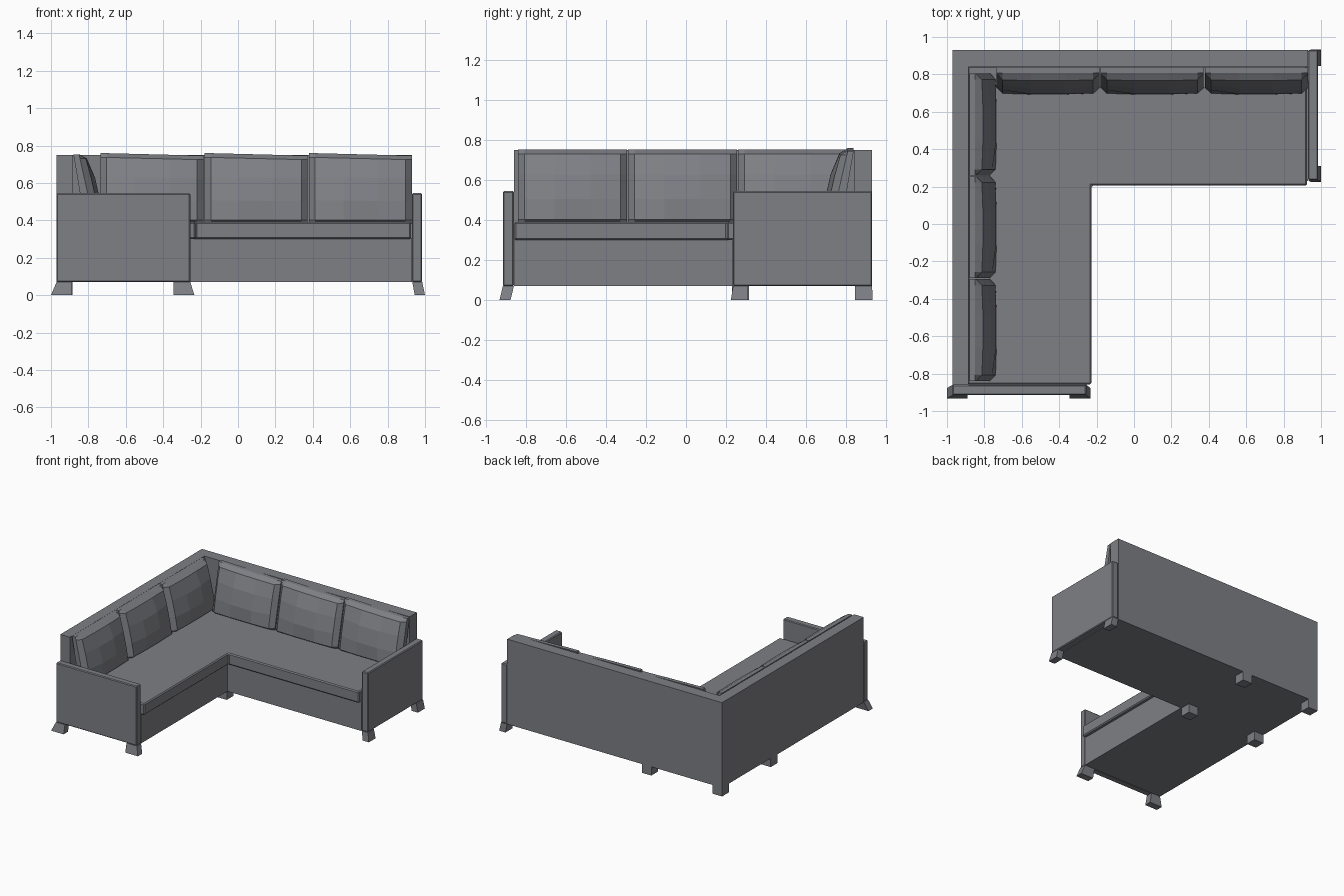
import bpy, bmesh

if "Cube" in bpy.data.objects:
    bpy.data.objects.remove(bpy.data.objects["Cube"])

fabric = bpy.data.materials.new("slate grey fabric")
fabric.diffuse_color = (0.21, 0.215, 0.235, 1)
fabric.use_nodes = True
fabric.node_tree.nodes["Principled BSDF"].inputs["Base Color"].default_value = fabric.diffuse_color


def finish(bm, name, bevel=0.0):
    bmesh.ops.recalc_face_normals(bm, faces=bm.faces)
    me = bpy.data.meshes.new(name)
    bm.to_mesh(me)
    bm.free()
    me.materials.append(fabric)
    ob = bpy.data.objects.new(name, me)
    bpy.context.collection.objects.link(ob)
    if bevel:
        mod = ob.modifiers.new("bevel", 'BEVEL')
        mod.width = bevel
        mod.segments = 1
    return ob


def prism(name, outline, z0, z1, bevel=0.0):
    """Extrude a plan outline from z0 to z1."""
    bm = bmesh.new()
    face = bm.faces.new([bm.verts.new((x, y, z0)) for x, y in outline])
    ext = bmesh.ops.extrude_face_region(bm, geom=[face])
    for v in ext["geom"]:
        if isinstance(v, bmesh.types.BMVert):
            v.co.z = z1
    return finish(bm, name, bevel)


def rect(x0, x1, y0, y1):
    return [(x0, y0), (x1, y0), (x1, y1), (x0, y1)]


def ell(x0, xi, x1, y0, yi, y1):
    """L outline: one leg along the left, one along the back."""
    return [(x0, y0), (xi, y0), (xi, yi), (x1, yi), (x1, y1), (x0, y1)]


def foot(name, top, bottom):
    """Short block leg whose lower end may flare out."""
    bm = bmesh.new()
    rings = [[bm.verts.new((x, y, z)) for x, y in rect(*r)]
             for r, z in ((bottom, 0), (top, 0.07))]
    for r in rings:
        bm.faces.new(r)
    for i in range(4):
        j = (i + 1) % 4
        bm.faces.new((rings[0][i], rings[0][j], rings[1][j], rings[1][i]))
    finish(bm, name)


def cushion(name, a0, a1, place, roll=0.0):
    """Leaning pillow with a thin rim and a faceted bulging front."""
    bm = bmesh.new()
    bmesh.ops.create_cube(bm, size=2)
    bmesh.ops.subdivide_edges(bm, edges=bm.edges[:], cuts=4, use_grid_fill=True)

    def remap(t):
        s = 1 if t > 0 else -1
        return s * (1 if abs(t) > 0.9 else 0.88 if abs(t) > 0.4 else 0.33)

    for vert in bm.verts:
        u, v, w = remap(vert.co.x), remap(vert.co.z), (1 - vert.co.y) / 2
        h = (v + 1) / 2
        thick = 0.05 - 0.02 * h
        if abs(u) < 1 and abs(v) < 1:
            thick += 0.03 + 0.035 * (1 - u * u) * (1 - v * v)
        along = (a0 + a1) / 2 + u * (a1 - a0) / 2
        depth = 0.775 + 0.063 * h - thick * w
        z = 0.38 + 0.373 * h - roll * u * h
        vert.co = place(along, depth, z)
    finish(bm, name)


# Base, backrest and seat, all L-shaped
prism("base", ell(-0.97, -0.255, 0.93, -0.86, 0.23, 0.93), 0.07, 0.305)
prism("backrest", ell(-0.97, -0.885, 0.93, -0.86, 0.84, 0.93), 0.07, 0.75)
prism("seat", ell(-0.89, -0.228, 0.925, -0.858, 0.205, 0.845), 0.30, 0.39, 0.008)

# Arms
prism("front_arm", rect(-0.97, -0.255, -0.915, -0.86), 0.07, 0.545, 0.006)
prism("right_arm", rect(0.93, 0.985, 0.235, 0.93), 0.07, 0.545, 0.006)

# Back cushions: three along the back, three along the left
for i in range(3):
    x = -0.735 + 0.557 * i
    cushion(f"back_cushion_{i + 1}", x, x + 0.55, lambda a, d, z: (a, d, z), 0.007)
    y = -0.84 + 0.55 * i
    cushion(f"left_cushion_{i + 1}", y, y + 0.545, lambda a, d, z: (-(d + 0.042), a, z))

# Flared feet under the arms
foot("front_foot_left", (-0.97, -0.89, -0.915, -0.86), (-1.0, -0.89, -0.932, -0.877))
foot("front_foot_right", (-0.345, -0.255, -0.915, -0.86), (-0.345, -0.233, -0.932, -0.877))
foot("right_foot_front", (0.932, 0.985, 0.235, 0.31), (0.945, 1.0, 0.224, 0.31))
foot("right_foot_back", (0.932, 0.985, 0.845, 0.93), (0.945, 1.0, 0.845, 0.932))

# Straight feet around the corner
for name, x, y in (("inner_corner_foot", -0.345, 0.23), ("back_middle_foot", -0.345, 0.845),
                   ("left_middle_foot", -0.97, 0.23), ("corner_foot", -0.97, 0.845)):
    r = (x, x + 0.085, y, y + 0.085)
    foot(name, r, r)
